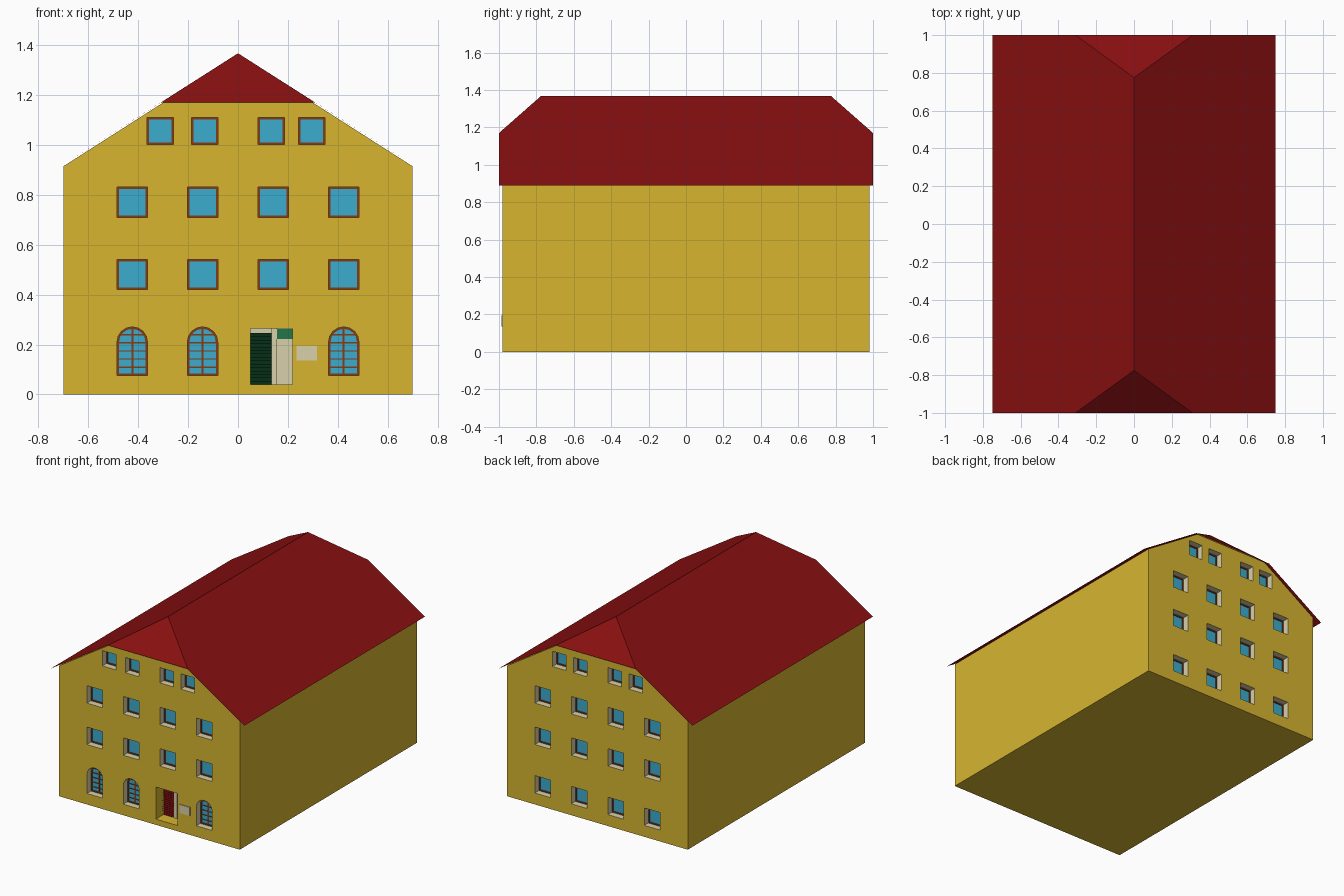
import bpy
import bmesh
import math

cube = bpy.data.objects.get("Cube")
if cube:
    bpy.data.objects.remove(cube, do_unlink=True)


def material(name, *srgb):
    """Flat colour from 0-255 sRGB, stored as linear."""
    rgb = [((c / 255 + 0.055) / 1.055) ** 2.4 for c in srgb]
    mat = bpy.data.materials.new(name)
    mat.use_nodes = True
    mat.diffuse_color = (*rgb, 1)
    bsdf = mat.node_tree.nodes["Principled BSDF"]
    bsdf.inputs["Base Color"].default_value = (*rgb, 1)
    bsdf.inputs["Roughness"].default_value = 0.9
    return mat


YELLOW = material("yellow plaster", 215, 181, 48)
RED = material("dark red", 136, 15, 16)
BLUE = material("blue glass", 60, 172, 206)
BEIGE = material("beige trim", 216, 208, 170)
BROWN = material("brown frame", 132, 58, 22)
GREEN = material("green paint", 34, 118, 72)


def make(name, bm, *mats):
    mesh = bpy.data.meshes.new(name)
    bm.to_mesh(mesh)
    bm.free()
    for mat in mats:
        mesh.materials.append(mat)
    obj = bpy.data.objects.new(name, mesh)
    bpy.context.collection.objects.link(obj)
    return obj


def outline(x0, x1, z0, z1, arched):
    """Counter-clockwise x, z outline of a square or round-headed opening."""
    if not arched:
        return [(x0, z0), (x1, z0), (x1, z1), (x0, z1)]
    r, cx = (x1 - x0) / 2, (x0 + x1) / 2
    arc = [(cx + r * math.cos(math.pi * i / 8), z1 - r + r * math.sin(math.pi * i / 8))
           for i in range(9)]
    return [(x0, z0), (x1, z0)] + arc


def prism(bm, pts, y0, y1):
    a = [bm.verts.new((x, y0, z)) for x, z in pts]
    b = [bm.verts.new((x, y1, z)) for x, z in pts]
    faces = [bm.faces.new(a), bm.faces.new(b[::-1])]
    for i in range(len(a)):
        j = (i + 1) % len(a)
        faces.append(bm.faces.new((a[j], a[i], b[i], b[j])))
    bmesh.ops.recalc_face_normals(bm, faces=faces)


def box(bm, x0, x1, z0, z1, y0, y1):
    prism(bm, outline(x0, x1, z0, z1, False), y0, y1)


def ring(bm, bounds, arched, w, y0, y1):
    """Frame of width w just inside an opening."""
    x0, x1, z0, z1 = bounds
    out = outline(x0, x1, z0, z1, arched)
    inn = outline(x0 + w, x1 - w, z0 + w, z1 - w, arched)
    loops = [[bm.verts.new((x, y, z)) for x, z in pts]
             for pts, y in ((out, y0), (inn, y0), (inn, y1), (out, y1))]
    faces = []
    for k in range(4):
        p, q = loops[k], loops[(k + 1) % 4]
        for i in range(len(out)):
            j = (i + 1) % len(out)
            faces.append(bm.faces.new((p[i], p[j], q[j], q[i])))
    bmesh.ops.recalc_face_normals(bm, faces=faces)


# Window layout: (side, bounds, arched); side -1 is the front
WALL, GLASS = 0.98, 0.93
openings = []
for side in (-1, 1):
    for cx in (-0.424, -0.142, 0.142, 0.424):
        for z in (0.71, 0.42):
            openings.append((side, (cx - 0.061, cx + 0.061, z, z + 0.122), False))
        if side == 1:
            openings.append((side, (cx - 0.061, cx + 0.061, 0.08, 0.202), False))
        elif cx != 0.142:
            openings.append((side, (cx - 0.061, cx + 0.061, 0.077, 0.271), True))
    outer = -0.312 if side == -1 else -0.296
    for cx in (outer, -0.134, 0.134, 0.296):
        openings.append((side, (cx - 0.053, cx + 0.053, 1.003, 1.11), False))
DOOR, DOOR_Y = (0.05, 0.218, 0.04, 0.265), -0.89

# House body with clipped gables
bm = bmesh.new()
for sx in (-1, 1):
    for sy in (-1, 1):
        for x, z in ((0.7, 0), (0.7, 0.915), (0.285, 1.18)):
            bm.verts.new((sx * x, sy * WALL, z))
for sy in (-1, 1):
    bm.verts.new((0, sy * 0.775, 1.362))
bmesh.ops.convex_hull(bm, input=bm.verts)
bmesh.ops.dissolve_limit(bm, angle_limit=math.radians(2), verts=bm.verts, edges=bm.edges)
bmesh.ops.recalc_face_normals(bm, faces=bm.faces)
body = make("house_body", bm, YELLOW, BEIGE, BLUE)

# Cut window and door recesses
bm = bmesh.new()
for side, bounds, arched in openings:
    prism(bm, outline(*bounds, arched), side * GLASS, side * 1.1)
box(bm, *DOOR, -1.1, DOOR_Y)
cutter = make("recess_cutter", bm, YELLOW)
cutter.hide_render = True
mod = body.modifiers.new("recesses", 'BOOLEAN')
mod.object, mod.operation, mod.solver = cutter, 'DIFFERENCE', 'EXACT'
bpy.context.view_layer.objects.active = body
bpy.ops.object.modifier_apply(modifier=mod.name)
bpy.data.objects.remove(cutter, do_unlink=True)

# Colour by rule: reveals beige, window backs blue, door niche plastered
for f in body.data.polygons:
    c, n = f.center, f.normal
    in_door = c.y < 0 and 0.04 < c.x < 0.23 and c.z < 0.28
    f.material_index = 0
    if abs(n.y) > 0.9 and abs(c.y) < 0.96:
        f.material_index = 1 if in_door else 2
    elif abs(n.y) < 0.5 and abs(c.y) > 0.92 and not in_door:
        f.material_index = 1

# Thin roof sheet with hipped ends
bm = bmesh.new()
ridge = [bm.verts.new((0, y, 1.368)) for y in (-0.775, 0.775)]
rim = {(sx, sy, k): bm.verts.new((sx * x, sy, z))
       for sx in (-1, 1) for sy in (-1, 1)
       for k, (x, z) in enumerate(((0.31, 1.17), (0.75, 0.89)))}
for sx in (-1, 1):
    bm.faces.new([ridge[0], rim[sx, -1, 0], rim[sx, -1, 1],
                  rim[sx, 1, 1], rim[sx, 1, 0], ridge[1]])
for sy in (-1, 1):
    bm.faces.new([ridge[(sy + 1) // 2], rim[-1, sy, 0], rim[1, sy, 0]])
for f in bm.faces:
    f.normal_update()
    if f.normal.z < 0:
        f.normal_flip()
make("roof", bm, RED)

# Window frames, with glazing bars in the arched ones
frames, bars = bmesh.new(), bmesh.new()
for side, bounds, arched in openings:
    y0, y1 = side * GLASS, side * (GLASS + 0.006)
    ring(frames, bounds, arched, 0.008, y0, y1)
    if arched:
        x0, x1, z0, z1 = bounds
        cx = (x0 + x1) / 2
        box(bars, cx - 0.004, cx + 0.004, z0, z1 - 0.004, y0, side * (GLASS + 0.005))
        for i in range(1, 6):
            z = z0 + i * 0.0325
            half = 0.058 if i < 5 else 0.046
            box(bars, cx - half, cx + half, z - 0.0025, z + 0.0025, y0, side * (GLASS + 0.004))
make("window_frames", frames, BROWN)
make("glazing_bars", bars, BROWN)

# Door: louvred leaf over a red panel, post, and green transom
x0, x1, z0, z1 = DOOR
bm = bmesh.new()
box(bm, x0, 0.134, z0, 0.246, DOOR_Y - 0.003, DOOR_Y)
make("door_panel", bm, RED)

bm = bmesh.new()
pitch = (0.246 - z0) / 15
for i in range(15):
    z = z0 + i * pitch
    bm.faces.new([bm.verts.new(p) for p in (
        (x0, DOOR_Y - 0.005, z), (0.134, DOOR_Y - 0.005, z),
        (0.134, DOOR_Y - 0.027, z + pitch), (x0, DOOR_Y - 0.027, z + pitch))])
make("door_louvres", bm, GREEN)

bm = bmesh.new()
box(bm, 0.134, 0.157, z0, z1, DOOR_Y - 0.008, DOOR_Y)
make("door_post", bm, BEIGE)

bm = bmesh.new()
box(bm, 0.157, x1, 0.222, 0.262, DOOR_Y - 0.004, DOOR_Y)
make("door_transom", bm, GREEN)

# Plain wall plate beside the door
bm = bmesh.new()
box(bm, 0.235, 0.316, 0.136, 0.195, -WALL - 0.006, -WALL)
make("wall_plate", bm, BEIGE)
